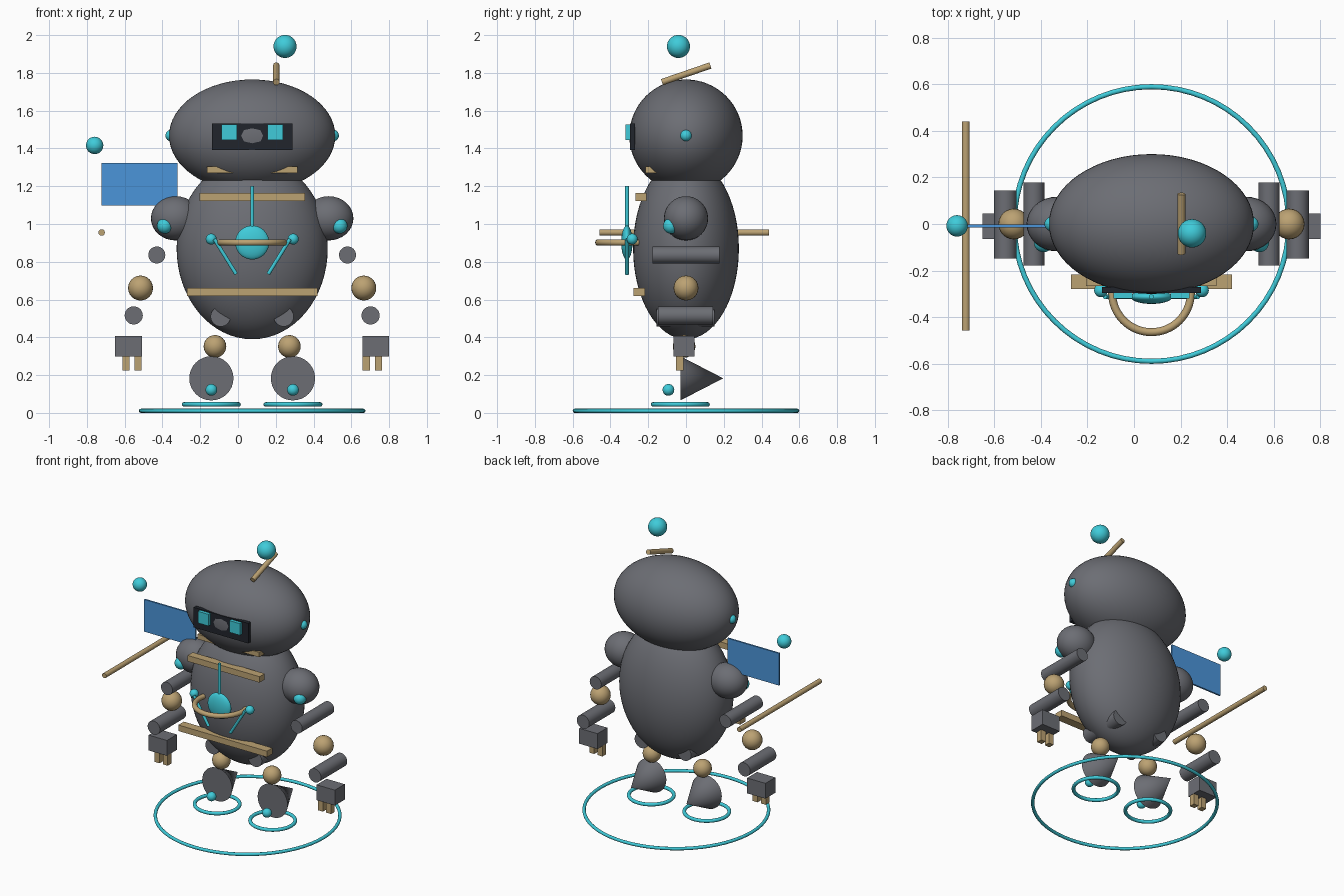
import bpy
from math import pi
from mathutils import Vector

if "Cube" in bpy.data.objects:
    bpy.data.objects.remove(bpy.data.objects["Cube"])

CX = 0.075  # centre line of the robot


def material(name, rgb):
    m = bpy.data.materials.new(name)
    m.diffuse_color = (*rgb, 1)
    m.use_nodes = True
    m.node_tree.nodes["Principled BSDF"].inputs["Base Color"].default_value = m.diffuse_color
    return m


GREY = material("dark_metal", (0.15, 0.155, 0.175))
BLACK = material("visor_black", (0.015, 0.018, 0.025))
CYAN = material("cyan_glow", (0.05, 0.6, 0.7))
TAN = material("brass", (0.5, 0.36, 0.17))
BLUE = material("flag_blue", (0.07, 0.3, 0.7))


def finish(name, mat, smooth=True):
    o = bpy.context.object
    o.name = name
    o.data.materials.append(mat)
    if smooth:
        bpy.ops.object.shade_smooth_by_angle(angle=0.6)
    return o


def ball(name, loc, r, mat, seg=32):
    bpy.ops.mesh.primitive_uv_sphere_add(segments=seg, ring_count=seg // 2, location=loc)
    bpy.context.object.scale = r if isinstance(r, tuple) else (r, r, r)
    return finish(name, mat)


def box(name, lo, hi, mat):
    lo, hi = Vector(lo), Vector(hi)
    bpy.ops.mesh.primitive_cube_add(size=1, location=(lo + hi) / 2)
    bpy.context.object.scale = hi - lo
    return finish(name, mat, False)


def rod(name, a, b, r, mat, r2=None):
    a, b = Vector(a), Vector(b)
    d = b - a
    bpy.ops.mesh.primitive_cone_add(vertices=32, radius1=r, radius2=r if r2 is None else r2,
                                    depth=d.length, location=(a + b) / 2,
                                    rotation=d.to_track_quat('Z', 'Y').to_euler())
    return finish(name, mat)


def ring(name, loc, outer, minor, mat):
    bpy.ops.mesh.primitive_torus_add(location=loc, major_radius=outer - minor, minor_radius=minor,
                                     major_segments=64, minor_segments=12)
    return finish(name, mat)


# Body and head
ball("torso", (CX, 0, 0.87), (0.40, 0.28, 0.48), GREY, 64)
ball("head", (CX, 0, 1.467), (0.44, 0.30, 0.298), GREY, 64)

# Face
box("visor", (CX - 0.213, -0.297, 1.391), (CX + 0.213, -0.27, 1.532), BLACK)

# Tan straps across the front: half width, back/front depth, height range
for name, w, y0, y1, z0, z1 in [("collar", 0.24, -0.215, -0.155, 1.27, 1.304),
                                ("chest_strap", 0.28, -0.267, -0.21, 1.122, 1.164),
                                ("waist_strap", 0.345, -0.278, -0.217, 0.619, 0.661)]:
    box(name, (CX - w, y0, z0), (CX + w, y1, z1), TAN)

# Chest emblem and hoop
ball("chest_core", (CX, -0.313, 0.902), (0.09, 0.03, 0.09), CYAN)
rod("core_stem", (CX, -0.312, 0.88), (CX, -0.312, 1.2), 0.01, CYAN)
ring("chest_hoop", (CX, -0.295, 0.902), 0.186, 0.017, TAN)

# Mirrored parts
for s, side in ((-1, "left"), (1, "right")):
    def x(d):
        return CX + s * d

    # Face and chest details
    box(side + "_eye", (CX + s * 0.122 - 0.041, -0.32, 1.444),
        (CX + s * 0.122 + 0.041, -0.29, 1.526), CYAN)
    ball(side + "_ear", (x(0.428), 0, 1.468), 0.031, CYAN)
    ball(side + "_chest_bead", (x(0.217), -0.285, 0.92), 0.029, CYAN)
    rod(side + "_chest_rod", (x(0.2), -0.312, 0.92), (x(0.085), -0.312, 0.735), 0.01, CYAN)

    # Arm
    ball(side + "_shoulder", (x(0.405), 0, 1.03), (0.131, 0.117, 0.117), GREY)
    ball(side + "_shoulder_light", (x(0.463), -0.08, 0.99), 0.041, CYAN)
    rod(side + "_upper_arm", (x(0.505), -0.178, 0.836), (x(0.505), 0.178, 0.836), 0.045, GREY)
    ball(side + "_elbow", (x(0.591), 0, 0.661), 0.066, TAN, 24)
    rod(side + "_forearm", (x(0.627), -0.148, 0.516), (x(0.627), 0.143, 0.516), 0.048, GREY)
    h = x(0.654)
    box(side + "_hand", (h - 0.071, -0.065, 0.299), (h + 0.071, 0.045, 0.407), GREY)
    for i, d in enumerate((0.604, 0.668)):
        box(f"{side}_finger_{i + 1}", (x(d) - 0.019, -0.053, 0.224),
            (x(d) + 0.019, -0.013, 0.31), TAN)

    # Leg
    rod(side + "_thigh", (x(0.167), -0.156, 0.51), (x(0.167), 0.15, 0.51), 0.053, GREY)
    ball(side + "_knee", (x(0.197), -0.01, 0.352), 0.06, TAN, 24)
    rod(side + "_shin_cone", (x(0.216), -0.03, 0.183), (x(0.216), 0.197, 0.183), 0.117, GREY, 0)
    ball(side + "_foot_light", (x(0.216), -0.093, 0.122), 0.031, CYAN)
    ring(side + "_foot_ring", (x(0.216), -0.03, 0.045), 0.156, 0.012, CYAN)

# Ground ring
ring("base_ring", (CX, 0, 0.011), 0.6, 0.011, CYAN)

# Antenna
rod("antenna", (0.203, -0.127, 1.751), (0.203, 0.129, 1.839), 0.017, TAN)
ball("antenna_tip", (0.249, -0.04, 1.94), 0.061, CYAN)

# Flag and its pole
box("flag", (-0.722, -0.014, 1.097), (-0.32, -0.002, 1.323), BLUE)
rod("flag_pole", (-0.722, -0.457, 0.955), (-0.722, 0.44, 0.955), 0.017, TAN)
ball("flag_finial", (-0.759, -0.008, 1.416), 0.046, CYAN)
